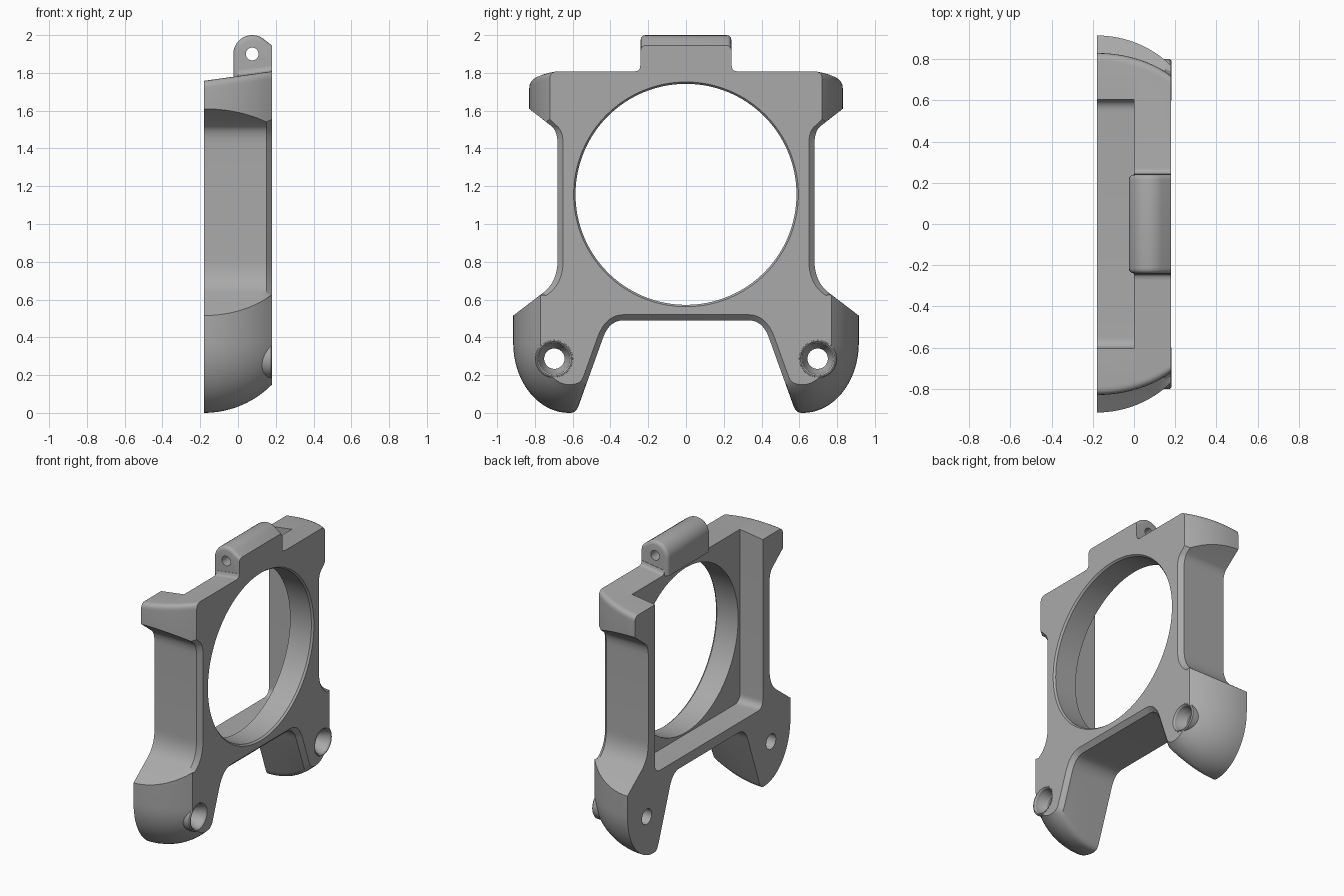
import bpy, bmesh, math

if "Cube" in bpy.data.objects:
    bpy.data.objects.remove(bpy.data.objects["Cube"], do_unlink=True)

grey = bpy.data.materials.new("mid grey")
grey.use_nodes = True
grey.diffuse_color = (0.4, 0.4, 0.4, 1)
grey.node_tree.nodes["Principled BSDF"].inputs["Base Color"].default_value = (0.4, 0.4, 0.4, 1)


def loft(name, rings):
    """Closed solid skinned through rings that share a point count."""
    bm = bmesh.new()
    loops = [[bm.verts.new(p) for p in ring] for ring in rings]
    n = len(loops[0])
    for a, b in zip(loops, loops[1:]):
        for i in range(n):
            j = (i + 1) % n
            bm.faces.new((a[i], a[j], b[j], b[i]))
    bm.faces.new(loops[0])
    bm.faces.new(loops[-1])
    bmesh.ops.recalc_face_normals(bm, faces=bm.faces)
    mesh = bpy.data.meshes.new(name)
    bm.to_mesh(mesh)
    bm.free()
    mesh.materials.append(grey)
    ob = bpy.data.objects.new(name, mesh)
    bpy.context.collection.objects.link(ob)
    return ob


def turned(name, y, z, steps, n=48):
    """Turned solid along x from (x, radius) steps."""
    angles = [2 * math.pi * i / n for i in range(n)]
    return loft(name, [[(x, y + r * math.cos(a), z + r * math.sin(a)) for a in angles]
                       for x, r in steps])


def cut(ob, cutters):
    for c in cutters:
        c.hide_render = True
        mod = ob.modifiers.new("cut", 'BOOLEAN')
        mod.operation = 'DIFFERENCE'
        mod.solver = 'EXACT'
        mod.object = c
    dg = bpy.context.evaluated_depsgraph_get()
    mesh = bpy.data.meshes.new_from_object(ob.evaluated_get(dg))
    ob.modifiers.clear()
    ob.data = mesh


def bend(a, b, c, n=8):
    """Rounded corner from a to c with b as the sharp corner."""
    return [tuple((1 - t) ** 2 * p + 2 * t * (1 - t) * q + t * t * r for p, q, r in zip(a, b, c))
            for t in (i / n for i in range(n + 1))]


BACK, FRONT = -0.18, 0.18


def frame_ring(x, c):
    """Outline at depth x; c is the inset of the front chamfer."""
    radius = 0.507
    drop = radius - math.sqrt(radius ** 2 - (x - BACK) ** 2)
    tilt = -0.05 * (FRONT - x) / (FRONT - BACK)
    top = 1.808 + tilt
    upper, lower, foot = 0.83 - 0.73 * drop, 0.915 - 0.97 * drop, drop
    waist = 0.68 - c

    def leg(z):
        return 0.575 - 0.36 * (z - 0.02) + c

    # Top edge and upper lug
    half = [(0, top + 0.03)] + bend((0.242, top + 0.03), (0.242, top), (0.272, top), 4)
    half += bend((upper - 0.04, top), (upper, top), (upper, top - 0.04), 5)
    half.append((upper, 1.61 - 0.78 * (0.83 - upper) + c))
    # Waist between the lugs
    half += bend((0.71 - c, 1.516), (waist, 1.49), (waist, 1.42))
    half += bend((waist, 0.81), (waist, 0.694 - c / 2), (0.755 - c / 2, 0.637 - c / 2))
    # Lower lug with a rounded foot
    half.append((lower, 0.515 + 0.76 * (0.915 - lower)))
    for i in range(17):
        a = math.pi / 2 * i / 16
        half.append((0.62 + (lower - 0.62) * math.cos(a),
                     foot + (0.37 - foot) * (1 - math.sin(a))))
    half += bend((0.61, foot), (leg(foot), foot), (leg(foot + 0.04), foot + 0.04), 4)
    # Inner leg and underside
    under = 0.49 + c
    half += bend((leg(0.4), 0.4), (leg(under), under), (0.33, under))
    half.append((0, under))
    full = half + [(-y, z) for y, z in half[-2:0:-1]]
    return [(x, y, z) for y, z in full]


# Main frame
depths = [BACK + 0.33 * i / 10 for i in range(11)]
frame = loft("frame", [frame_ring(x, 0) for x in depths] + [frame_ring(FRONT, 0.03)])

# Pocket behind the front plate, open at the top
side = [(0.605, 2.2)] + bend((0.605, 0.62), (0.605, 0.56), (0.545, 0.56))
side += [(-y, z) for y, z in reversed(side)]
pocket = loft("pocket_cutter", [[(x, y, z) for y, z in side] for x in (-0.4, 0)])

# Round opening with a chamfered rim
opening = turned("opening_cutter", 0, 1.157,
                 [(-0.1, 0.585), (0.167, 0.585), (0.18, 0.595), (0.2, 0.61)], 128)
cutters = [pocket, opening]
parts = [frame]

# Screw bosses with countersunk bores
for label, s in (("left", 1), ("right", -1)):
    y, z = s * 0.697, 0.287
    bore = turned(label + "_bore_cutter", y, z,
                  [(-0.3, 0.054), (0.1, 0.054), (0.15, 0.08), (0.172, 0.083), (0.3, 0.2)])
    boss = turned(label + "_boss", y, z, [(0, 0.103), (0.174, 0.103), (0.181, 0.097)])
    cut(boss, [bore])
    cutters.append(bore)
    parts.append(boss)
cut(frame, cutters)

# Hinge tab with a pin hole
cx, cz = 0.075, 1.9


def tab_ring(y, inset):
    r = 0.1 - inset
    pts = [(-0.025 + inset, 1.775)]
    for i in range(13):
        a = math.pi - math.radians(125) * i / 12
        pts.append((cx + r * math.cos(a), cz + r * math.sin(a)))
    pts += [(FRONT, 1.945 - inset), (FRONT, 1.8)]
    return [(x, y, z) for x, z in pts]


rounding = [(0.24 - 0.025 * (1 - math.cos(a)), 0.025 * (1 - math.sin(a)))
            for a in (math.pi / 2 * i / 4 for i in range(5))]
ends = [(-y, d) for y, d in rounding] + [(y, d) for y, d in reversed(rounding)]
tab = loft("hinge_tab", [tab_ring(y, d) for y, d in ends])
circle = [2 * math.pi * i / 32 for i in range(32)]
pin = loft("pin_cutter", [[(cx + 0.034 * math.cos(a), y, cz + 0.034 * math.sin(a))
                           for a in circle] for y in (-0.4, 0.4)])
cut(tab, [pin])
cutters.append(pin)
parts.append(tab)

for c in cutters:
    bpy.data.objects.remove(c, do_unlink=True)

# Smooth curved surfaces, keep creases sharp
bpy.ops.object.select_all(action='DESELECT')
for ob in parts:
    ob.select_set(True)
bpy.context.view_layer.objects.active = frame
bpy.ops.object.shade_smooth_by_angle(angle=math.radians(25))
